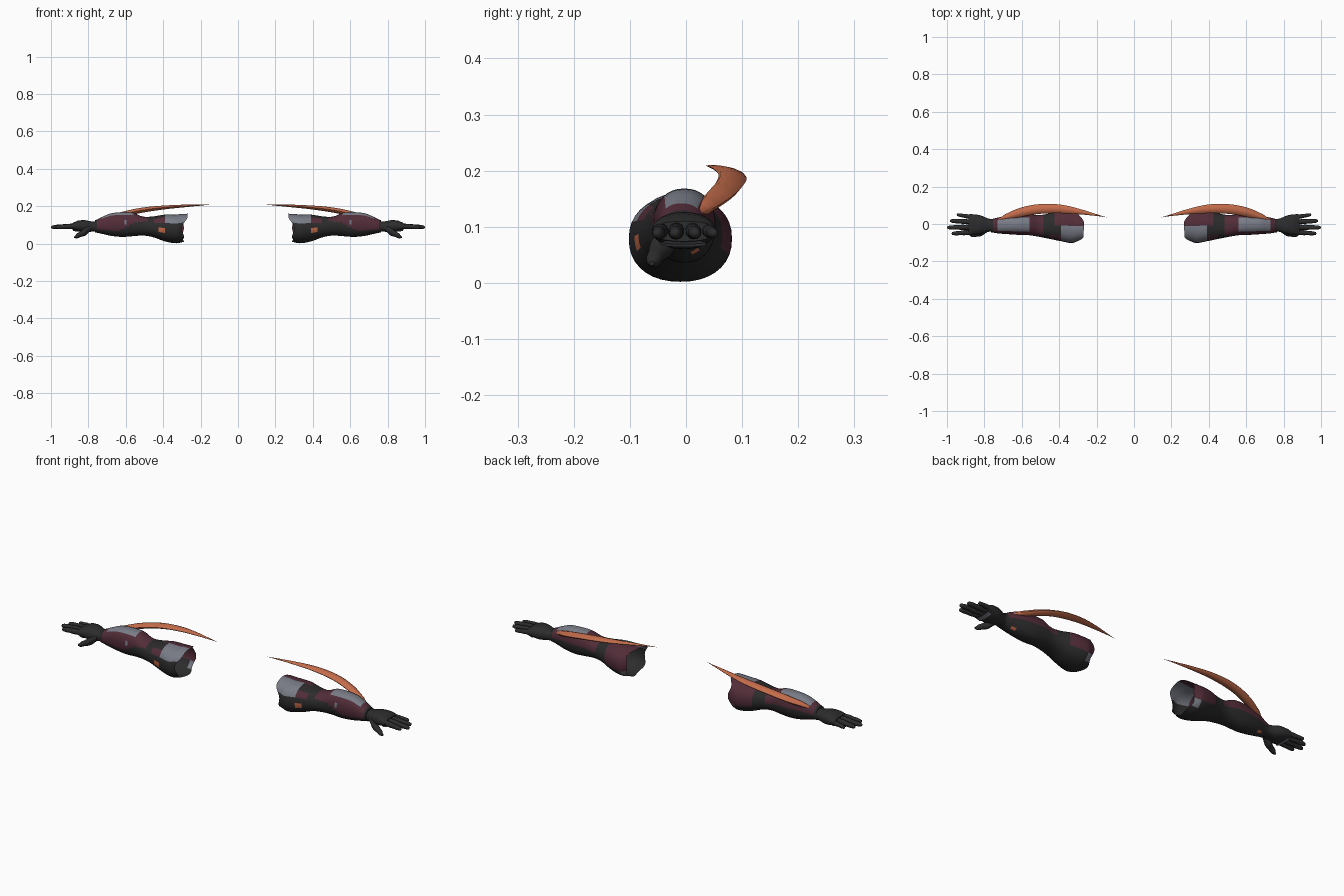
import bpy, bmesh, math

cube = bpy.data.objects.get("Cube")
if cube:
    bpy.data.objects.remove(cube, do_unlink=True)


def material(name, rgb):
    m = bpy.data.materials.new(name)
    m.use_nodes = True
    m.diffuse_color = (*rgb, 1)
    bsdf = m.node_tree.nodes["Principled BSDF"]
    bsdf.inputs["Base Color"].default_value = (*rgb, 1)
    bsdf.inputs["Roughness"].default_value = 0.7
    return m


BLACK, MAROON, GREY, COPPER = range(4)
MATS = [material("charcoal", (0.025, 0.025, 0.025)),
        material("maroon", (0.085, 0.026, 0.04)),
        material("steel grey", (0.19, 0.2, 0.24)),
        material("copper", (0.55, 0.15, 0.07))]


def resample(stations, step):
    """Ease between stations with a Catmull-Rom spline."""
    out = []
    for i in range(len(stations) - 1):
        p0, p1 = stations[max(i - 1, 0)], stations[i]
        p2, p3 = stations[i + 1], stations[min(i + 2, len(stations) - 1)]
        n = max(1, round(abs(p2[0] - p1[0]) / step))
        for k in range(n):
            t = k / n
            ring = [b + t * (c - a) / 2 + t * t * (2 * a - 5 * b + 4 * c - d) / 2
                    + t ** 3 * (3 * b - a - 3 * c + d) / 2
                    for a, b, c, d in zip(p0, p1, p2, p3)]
            ring[0] = p1[0] + t * (p2[0] - p1[0])
            out.append(ring)
    return out + [list(stations[-1])]


def loft(name, side, stations, sides, step, colour, jag=None, power=1.0):
    """Skin rings (x, y0, y1, z0, z1); angle runs from the top towards the front."""
    bm = bmesh.new()
    rings = []
    for r, (x, y0, y1, z0, z1) in enumerate(resample(stations, step)):
        ring = []
        for k in range(sides):
            a = math.tau * k / sides
            s, c = math.sin(a), math.cos(a)
            s, c = (math.copysign(abs(v) ** power, v) for v in (s, c))
            dx = jag(math.degrees(a)) if jag and r == 0 else 0
            ring.append(bm.verts.new((side * (x + dx), (y0 + y1) / 2 - s * (y1 - y0) / 2,
                                      (z0 + z1) / 2 + c * (z1 - z0) / 2)))
        rings.append(ring)
    for a, b in zip(rings, rings[1:]):
        for k in range(sides):
            n = (k + 1) % sides
            f = bm.faces.new((a[k], a[n], b[n], b[k]))
            x = abs(f.calc_center_median().x)
            angle = (360 * (k + 0.5) / sides + 180) % 360 - 180
            f.material_index = colour(x, angle) if callable(colour) else colour
    if not jag:
        bm.faces.new(rings[0])
    bm.faces.new(rings[-1])
    bmesh.ops.recalc_face_normals(bm, faces=bm.faces)
    mesh = bpy.data.meshes.new(name)
    bm.to_mesh(mesh)
    bm.free()
    for m in MATS:
        mesh.materials.append(m)
    ob = bpy.data.objects.new(name, mesh)
    bpy.context.collection.objects.link(ob)
    bpy.ops.object.select_all(action="DESELECT")
    ob.select_set(True)
    bpy.context.view_layer.objects.active = ob
    bpy.ops.object.shade_smooth_by_angle(angle=math.radians(45))
    return ob


def sleeve_colour(x, a):
    # shoulder end: grey cap, maroon back and small trims
    if x < 0.39 and 0 < a < 68:
        return GREY
    if x < 0.33 and -145 < a < -110:
        return GREY
    if x < 0.43 and -115 < a < 0:
        return MAROON
    if 0.38 < x < 0.45 and 40 < a < 75:
        return MAROON
    if 0.395 < x < 0.425 and 92 < a < 115:
        return COPPER
    # forearm: grey top guard, maroon sides spreading to the wrist
    if 0.56 < x < 0.73 and -42 < a < 45:
        return GREY
    if 0.59 < x < 0.61 and 70 < a < 90:
        return GREY
    if 0.705 < x < 0.73 and -160 < a < -135:
        return COPPER
    front_limit = min(118, 55 + (x - 0.49) * 420)
    if 0.49 < x < 0.75 and -95 < a < front_limit:
        return MAROON
    return BLACK


def shoulder_edge(a):
    # torn, uneven opening with a raised spike at the top
    spike = -0.032 * max(0, math.cos(math.radians(a - 15))) ** 3
    return spike + 0.006 * math.sin(math.radians(5 * a))


SLEEVE = [(0.295, -0.09, 0.07, 0.008, 0.160),
          (0.33, -0.102, 0.082, 0.002, 0.155),
          (0.39, -0.092, 0.075, 0.012, 0.155),
          (0.46, -0.078, 0.055, 0.036, 0.145),
          (0.51, -0.068, 0.048, 0.043, 0.145),
          (0.56, -0.060, 0.052, 0.040, 0.165),
          (0.62, -0.058, 0.052, 0.036, 0.168),
          (0.68, -0.054, 0.045, 0.042, 0.162),
          (0.73, -0.050, 0.034, 0.053, 0.142),
          (0.765, -0.044, 0.026, 0.060, 0.125)]

HAND = [(0.74, -0.040, 0.024, 0.062, 0.120),
        (0.78, -0.042, 0.030, 0.064, 0.118),
        (0.82, -0.054, 0.046, 0.060, 0.126),
        (0.86, -0.060, 0.052, 0.066, 0.122),
        (0.885, -0.060, 0.052, 0.074, 0.110)]

BLADE = [(0.73, 0.015, 0.026, 0.116, 0.130),
         (0.69, 0.018, 0.052, 0.122, 0.148),
         (0.62, 0.034, 0.083, 0.140, 0.170),
         (0.54, 0.050, 0.102, 0.160, 0.188),
         (0.46, 0.057, 0.108, 0.174, 0.199),
         (0.37, 0.057, 0.100, 0.186, 0.205),
         (0.27, 0.050, 0.075, 0.196, 0.209),
         (0.19, 0.042, 0.050, 0.204, 0.210),
         (0.145, 0.036, 0.037, 0.2085, 0.2095)]

# finger: root y, tip y, tip x, thickness radius
FINGERS = {"index_finger": (-0.044, -0.051, 0.975, 0.014),
           "middle_finger": (-0.017, -0.019, 1.0, 0.0145),
           "ring_finger": (0.011, 0.017, 0.985, 0.014),
           "little_finger": (0.037, 0.050, 0.948, 0.012)}


def finger_rings(y0, y1, tip, r):
    """Slightly swollen knuckles, then a rounded tip."""
    rings = []
    for t, w in ((0, 1), (0.3, 0.95), (0.4, 1), (0.6, 0.82), (0.7, 0.86),
                 (0.9, 0.7), (0.97, 0.5), (1, 0.12)):
        x, y, z = 0.865 + t * (tip - 0.865), y0 + t * (y1 - y0), 0.094 - 0.006 * t
        rings.append((x, y - r * w, y + r * w, z - r * w, z + r * w))
    return rings


def round_ring(x, y, z, r):
    return (x, y - r, y + r, z - r, z + r)


THUMB = [round_ring(0.785, -0.030, 0.085, 0.016),
         round_ring(0.815, -0.042, 0.066, 0.022),
         round_ring(0.84, -0.052, 0.052, 0.016),
         round_ring(0.862, -0.058, 0.041, 0.013),
         round_ring(0.876, -0.061, 0.035, 0.004)]

for side, label in ((1, "left"), (-1, "right")):
    loft(label + "_sleeve", side, SLEEVE, 36, 0.012, sleeve_colour, shoulder_edge, 0.9)
    loft(label + "_hand", side, HAND, 24, 0.012, BLACK, power=0.85)
    loft(label + "_thumb", side, THUMB, 14, 0.008, BLACK)
    for name, spec in FINGERS.items():
        loft(label + "_" + name, side, finger_rings(*spec), 14, 0.01, BLACK)
    # curved blade along the back of the arm
    loft(label + "_blade", side, BLADE, 12, 0.012, COPPER, power=1.3)
    # thin grip pad on the palm
    loft(label + "_palm_pad", side, [(0.862, -0.045, 0.035, 0.064, 0.071),
                                     (0.882, -0.045, 0.035, 0.069, 0.076)], 12, 0.02, GREY)
